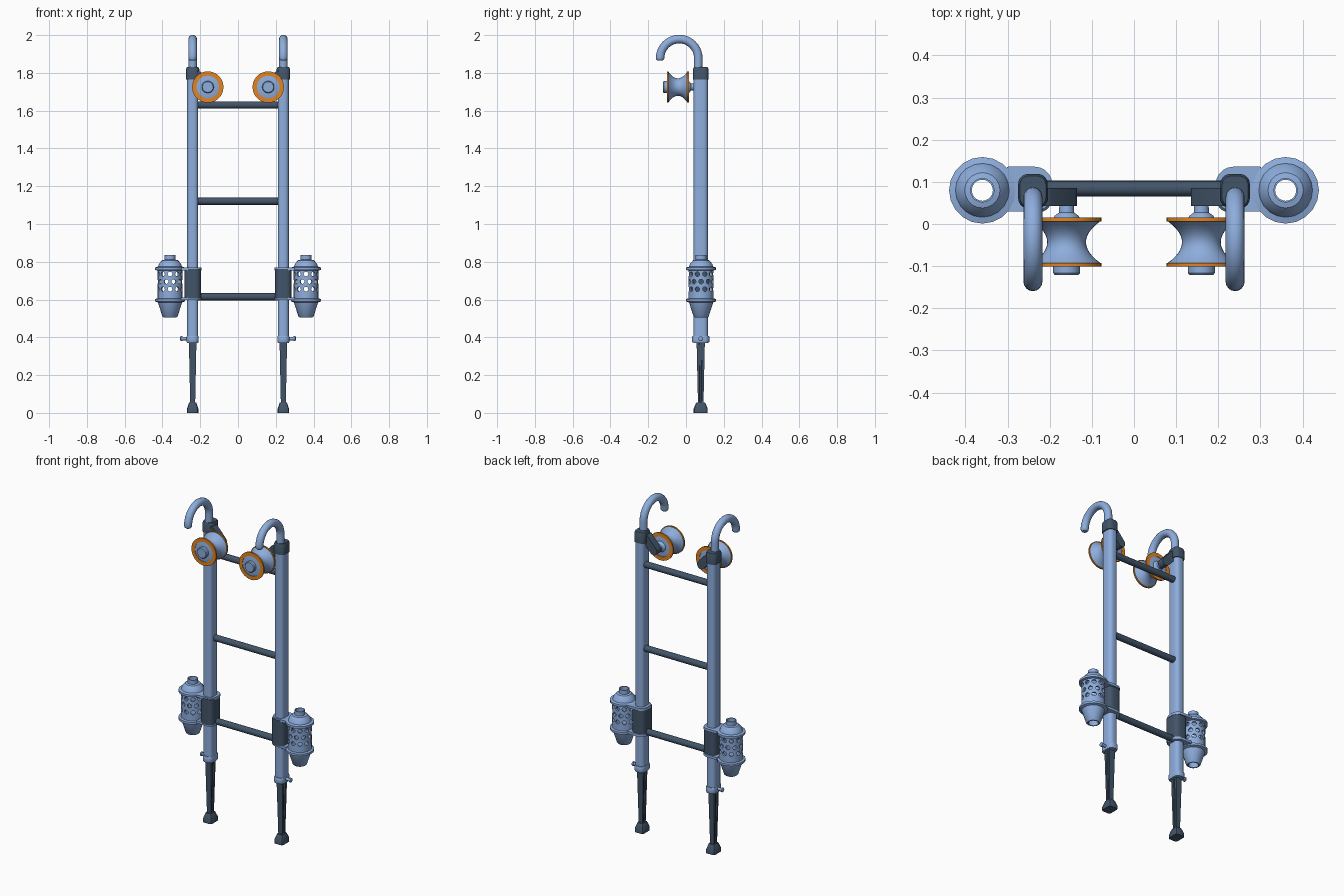
import bpy, bmesh, math
from mathutils import Vector

if "Cube" in bpy.data.objects:
    bpy.data.objects.remove(bpy.data.objects["Cube"])


def material(name, rgb):
    m = bpy.data.materials.new(name)
    m.diffuse_color = (*rgb, 1)
    m.use_nodes = True
    m.node_tree.nodes["Principled BSDF"].inputs["Base Color"].default_value = m.diffuse_color
    return m


BLUE = material("steel blue", (0.27, 0.42, 0.72))
DARK = material("dark slate", (0.055, 0.09, 0.14))
ORANGE = material("orange", (0.75, 0.23, 0.015))

# local (a, b, h) mapped so that h runs along the named axis
AXES = {"Z": lambda a, b, h: (a, b, h),
        "Y": lambda a, b, h: (a, h, b),
        "X": lambda a, b, h: (h, a, b)}
RX, RY = 0.24, 0.078          # rail centre


def finish(name, bm, mat, mirror=True):
    bmesh.ops.remove_doubles(bm, verts=bm.verts, dist=1e-5)
    bmesh.ops.recalc_face_normals(bm, faces=bm.faces)
    me = bpy.data.meshes.new(name)
    bm.to_mesh(me)
    bm.free()
    me.materials.append(mat)
    ob = bpy.data.objects.new(name, me)
    bpy.context.collection.objects.link(ob)
    smooth(ob)
    if mirror:
        ob.modifiers.new("Mirror", "MIRROR").use_mirror_merge = False
    return ob


def smooth(ob):
    bpy.ops.object.select_all(action="DESELECT")
    ob.select_set(True)
    bpy.context.view_layer.objects.active = ob
    bpy.ops.object.shade_smooth_by_angle(angle=math.radians(35))


def bridge(bm, rings, caps=True, loop=False):
    """Skin a list of equal vertex rings."""
    n = len(rings[0])
    pairs = list(zip(rings, rings[1:])) + ([(rings[-1], rings[0])] if loop else [])
    for r0, r1 in pairs:
        for i in range(n):
            j = (i + 1) % n
            bm.faces.new((r0[i], r0[j], r1[j], r1[i]))
    if caps and not loop:
        bm.faces.new(rings[0][::-1])
        bm.faces.new(rings[-1])


def lathe(name, profile, centre, axis, mat, sides=24, loop=False, mirror=True):
    """Turn (radius, height) points around an axis."""
    bm = bmesh.new()
    rings = []
    for r, h in profile:
        ring = []
        for i in range(sides):
            t = math.tau * i / sides
            p = AXES[axis](r * math.cos(t), r * math.sin(t), h)
            ring.append(bm.verts.new(Vector(centre) + Vector(p)))
        rings.append(ring)
    bridge(bm, rings, loop=loop)
    return finish(name, bm, mat, mirror)


def prism(name, outline, levels, centre, mat, axis="Z"):
    """Extrude an outline through (height, scale) levels."""
    bm = bmesh.new()
    rings = [[bm.verts.new(Vector(centre) + Vector(AXES[axis](a * s, b * s, h)))
              for a, b in outline] for h, s in levels]
    bridge(bm, rings)
    return finish(name, bm, mat)


def rounded(hx, hy, left, right, steps=5):
    """Rounded rectangle with separate left and right corner radii."""
    pts = []
    for q, (sx, sy) in enumerate([(1, 1), (-1, 1), (-1, -1), (1, -1)]):
        r = right if sx > 0 else left
        for i in range(steps + 1):
            t = math.pi / 2 * (q + i / steps)
            pts.append((sx * (hx - r) + r * math.cos(t), sy * (hy - r) + r * math.sin(t)))
    return pts


# Side rails, top caps and lower collars
prism("rail", rounded(0.029, 0.038, 0.022, 0.022), [(0.37, 1), (1.80, 1)], (RX, RY, 0), BLUE)
prism("rail_cap", rounded(0.035, 0.041, 0.024, 0.024),
      [(1.765, 1), (1.82, 1), (1.83, 0.88)], (RX, RY, 0), DARK)
prism("rail_collar", rounded(0.032, 0.046, 0.026, 0.026),
      [(0.372, 0.94), (0.378, 1), (0.402, 1), (0.408, 0.94)], (RX, RY, 0), BLUE)
lathe("locking_pin", [(0.009, 0.25), (0.009, 0.293), (0.013, 0.294), (0.013, 0.303), (0.008, 0.306)],
      (0, RY, 0.393), "X", BLUE, 12)

# Tapered grooved legs and rubber feet
groove = [(0.02, 0.022), (-0.02, 0.022), (-0.02, 0.008), (-0.012, 0.006), (-0.012, -0.006),
          (-0.02, -0.008), (-0.02, -0.022), (0.02, -0.022), (0.02, -0.008), (0.012, -0.006),
          (0.012, 0.006), (0.02, 0.008)]
prism("lower_leg", groove, [(0.04, 0.65), (0.38, 1)], (RX, RY, 0), DARK)
prism("foot", rounded(0.03, 0.037, 0.012, 0.012, 2),
      [(0, 1), (0.022, 1), (0.048, 0.72), (0.055, 0.62)], (RX, RY, 0), DARK)

# Rungs
for i, z in enumerate((0.615, 1.12, 1.63)):
    lathe("rung_%d" % (i + 1), [(0.019, -0.225), (0.019, 0.225)], (0, 0.084, z), "X", DARK, 16,
          mirror=False)

# Curved top hooks: a straight shank, a half circle and a rounded tip
bm = bmesh.new()
cy, cz, R, tube = -0.036, 1.878, 0.101, 0.0225
path = [(cy + R, 1.81, 0, 1)]
path += [(cy + R * math.cos(t), cz + R * math.sin(t), t, 1)
         for t in (math.pi * i / 20 for i in range(21))]
path += [(cy - R, cz - 0.007, math.pi, 0.9), (cy - R, cz - 0.013, math.pi, 0.6)]
rings = []
for y, z, t, s in path:
    ring = []
    for i in range(16):
        a = math.tau * i / 16
        u, v = tube * s * math.cos(a), tube * s * math.sin(a)
        ring.append(bm.verts.new((RX + v, y + u * math.cos(t), z + u * math.sin(t))))
    rings.append(ring)
bridge(bm, rings)
finish("top_hook", bm, BLUE)

# Grooved rollers with orange rims
wheel = (0.16, 0, 1.725)
mid = -0.043
spool = [(0.028, -0.121), (0.032, -0.116), (0.032, -0.1), (0.062, -0.098), (0.078, -0.093)]
for i in range(13):
    k = -1 + i / 6
    spool.append((0.046 + 0.034 * k * k, mid + 0.0495 * k))
spool += [(0.062, 0.012), (0.032, 0.013), (0.028, 0.02), (0.018, 0.027), (0.017, 0.05)]
lathe("roller", spool, wheel, "Y", BLUE, 32)
for label, s in (("front", -1), ("rear", 1)):
    lathe(label + "_roller_rim",
          [(0.06, mid + s * 0.049), (0.083, mid + s * 0.049),
           (0.083, mid + s * 0.058), (0.06, mid + s * 0.058)],
          wheel, "Y", ORANGE, 32, loop=True)

# Arms joining the rollers to the rail caps
dx, dz, r = 0.055, 0.062, 0.025
base = math.atan2(dz, dx)
arm = [(r * math.cos(base + math.pi / 2 + math.pi * i / 8),
        r * math.sin(base + math.pi / 2 + math.pi * i / 8)) for i in range(9)]
arm += [(dx - a, dz - b) for a, b in arm]
prism("roller_arm", arm, [(0.043, 1), (0.086, 1)], wheel, DARK, "Y")

# Clamps and plates that carry the canisters
prism("canister_clamp", rounded(0.043, 0.05, 0.028, 0.028), [(0.605, 1), (0.762, 1)],
      (RX, RY, 0), DARK)
for label, z in (("lower", 0.597), ("upper", 0.755)):
    prism(label + "_clamp_plate", rounded(0.054, 0.053, 0.042, 0.003),
          [(z, 1), (z + 0.015, 1)], (0.248, 0.083, 0), BLUE)

# Hollow canisters, open at both ends
shell = [(0.034, 0.505), (0.04, 0.51), (0.064, 0.585), (0.079, 0.59), (0.079, 0.603),
         (0.066, 0.606), (0.066, 0.754), (0.079, 0.757), (0.079, 0.770), (0.064, 0.774),
         (0.058, 0.790), (0.042, 0.808), (0.029, 0.811), (0.029, 0.836), (0.025, 0.836),
         (0.025, 0.803), (0.054, 0.770), (0.056, 0.600), (0.028, 0.515), (0.028, 0.505)]
canister = lathe("canister", shell, (0.36, 0.08, 0), "Z", BLUE, 20, loop=True, mirror=False)

# Staggered rows of vent holes cut through the canister wall
bm = bmesh.new()
for row, z in enumerate((0.655, 0.695, 0.735)):
    for k in range(10):
        t = math.tau * (k + 0.5 * (row % 2)) / 10 + math.pi / 2
        out, side = Vector((math.cos(t), math.sin(t), 0)), Vector((-math.sin(t), math.cos(t), 0))
        rings = []
        for d in (0.046, 0.075):
            c = Vector((0.36, 0.08, z)) + out * d
            rings.append([bm.verts.new(c + 0.0125 * (side * math.cos(a) + Vector((0, 0, math.sin(a)))))
                          for a in (math.tau * i / 12 for i in range(12))])
        bridge(bm, rings)
cutter = finish("vent_cutter", bm, BLUE, mirror=False)
cutter.hide_render = True
cut = canister.modifiers.new("Vents", "BOOLEAN")
cut.operation, cut.solver, cut.object = "DIFFERENCE", "EXACT", cutter
graph = bpy.context.evaluated_depsgraph_get()
graph.update()
canister_mesh = bpy.data.meshes.new_from_object(canister.evaluated_get(graph))
canister.modifiers.clear()
canister.data = canister_mesh
bpy.data.objects.remove(cutter)
smooth(canister)
canister.modifiers.new("Mirror", "MIRROR").use_mirror_merge = False
